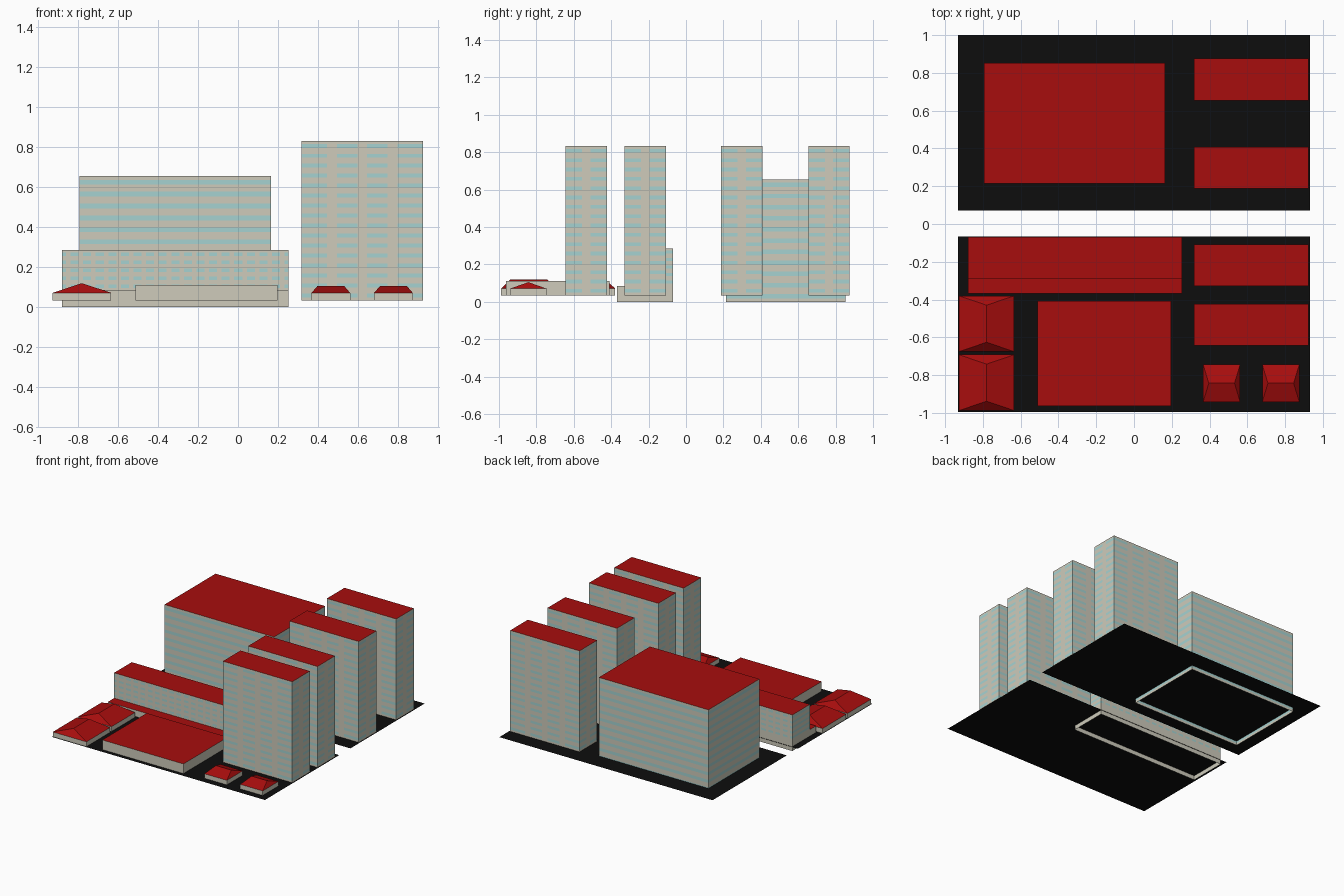
import bpy, bmesh

if "Cube" in bpy.data.objects:
    bpy.data.objects.remove(bpy.data.objects["Cube"])

GROUND = 0.034


def material(name, rgb):
    m = bpy.data.materials.new(name)
    m.diffuse_color = (*rgb, 1)
    m.use_nodes = True
    m.node_tree.nodes["Principled BSDF"].inputs["Base Color"].default_value = m.diffuse_color
    return m


MATS = [material("cream_wall", (0.62, 0.60, 0.50)),
        material("pale_glass", (0.38, 0.65, 0.64)),
        material("red_roof", (0.39, 0.004, 0.004)),
        material("asphalt", (0.004, 0.004, 0.004))]
WALL, GLASS, ROOF, ASPHALT = range(4)


def finish(bm, name):
    bmesh.ops.remove_doubles(bm, verts=bm.verts, dist=1e-5)
    me = bpy.data.meshes.new(name)
    bm.to_mesh(me)
    bm.free()
    for m in MATS:
        me.materials.append(m)
    ob = bpy.data.objects.new(name, me)
    bpy.context.collection.objects.link(ob)


def face(bm, pts, mat):
    f = bm.faces.new([bm.verts.new(p) for p in pts])
    f.material_index = mat


# Wall from a to b: every floor has a glass band, broken by solid piers
def facade(bm, a, b, z0, z1, floors=0, piers=()):
    cuts = [(0, False)]
    for c, w in piers:
        cuts += [(c - w / 2, True), (c + w / 2, False)]
    cuts.append((1, False))
    rows = [(z0, z1, False)]
    if floors:
        h = (z1 - z0) / floors
        rows = []
        for i in range(floors):
            z = z0 + i * h
            rows += [(z, z + h * 0.3, False), (z + h * 0.3, z + h * 0.7, True),
                     (z + h * 0.7, z + h, False)]
    for lo, hi, glazed in rows:
        for (s, pier), (t, _) in zip(cuts, cuts[1:]):
            p, q = [(a[0] + (b[0] - a[0]) * k, a[1] + (b[1] - a[1]) * k)
                    for k in (s, t)]
            face(bm, [(*p, lo), (*q, lo), (*q, hi), (*p, hi)],
                 GLASS if glazed and not pier else WALL)


def walls(bm, x0, x1, y0, y1, z0, z1, floors=0, long_piers=(), end_piers=()):
    c = [(x0, y0), (x1, y0), (x1, y1), (x0, y1)]
    for i in range(4):
        facade(bm, c[i], c[(i + 1) % 4], z0, z1, floors,
               end_piers if i % 2 else long_piers)


def flat(bm, x0, x1, y0, y1, z, mat):
    face(bm, [(x0, y0, z), (x1, y0, z), (x1, y1, z), (x0, y1, z)], mat)


def block(name, x0, x1, y0, y1, z0, z1, *style):
    bm = bmesh.new()
    walls(bm, x0, x1, y0, y1, z0, z1, *style)
    flat(bm, x0, x1, y0, y1, z1, ROOF)
    finish(bm, name)


# Hip-roofed house; ridge runs along x or y and stops short by hip
def house(name, x0, x1, y0, y1, eave, top, hip, along_y):
    bm = bmesh.new()
    walls(bm, x0, x1, y0, y1, GROUND, eave)
    c = [(x0, y0, eave), (x1, y0, eave), (x1, y1, eave), (x0, y1, eave)]
    xm, ym = (x0 + x1) / 2, (y0 + y1) / 2
    if along_y:
        r0, r1 = (xm, y0 + hip, top), (xm, y1 - hip, top)
        roof = [(c[0], c[1], r0), (c[1], c[2], r1, r0),
                (c[2], c[3], r1), (c[3], c[0], r0, r1)]
    else:
        r0, r1 = (x0 + hip, ym, top), (x1 - hip, ym, top)
        roof = [(c[0], c[1], r1, r0), (c[1], c[2], r1),
                (c[2], c[3], r0, r1), (c[3], c[0], r0)]
    for pts in roof:
        face(bm, pts, ROOF)
    finish(bm, name)


# Two street-block ground sheets
for name, y0, y1 in (("front_ground", -0.995, -0.066), ("back_ground", 0.072, 1.0)):
    bm = bmesh.new()
    flat(bm, -0.932, 0.932, y0, y1, GROUND, ASPHALT)
    finish(bm, name)

# Four towers
for i, y in enumerate((-0.533, -0.218, 0.298, 0.765)):
    block(f"tower_{i + 1}", 0.318, 0.924, y - 0.11, y + 0.11, GROUND, 0.832, 16,
          ((0.25, 0.08), (0.5, 0.08), (0.75, 0.08)), ((0.5, 0.2),))

# Large office block and low hall
block("office_block", -0.793, 0.165, 0.215, 0.853, 0, 0.655, 11)
block("low_hall", -0.512, 0.197, -0.963, -0.408, GROUND, 0.11)

# Slab building with a low front podium, open underneath
bm = bmesh.new()
xl, xr, yf, ym, yb, zp, zt = -0.88, 0.253, -0.368, -0.29, -0.07, 0.085, 0.285
piers = [((k + 0.5) / 18, 0.02) for k in range(18)]
for a, b in (((xl, ym), (xl, yf)), ((xl, yf), (xr, yf)), ((xr, yf), (xr, ym)),
             ((xr, ym), (xr, yb)), ((xr, yb), (xl, yb)), ((xl, yb), (xl, ym))):
    facade(bm, a, b, 0, zp)
walls(bm, xl, xr, ym, yb, zp, zt, 5, piers)
flat(bm, xl, xr, yf, ym, zp, ROOF)
flat(bm, xl, xr, ym, yb, zt, ROOF)
finish(bm, "slab_building")

# Pair of long houses and pair of small huts
for i, y in enumerate((-0.84, -0.528)):
    house(f"house_{i + 1}", -0.927, -0.634, y - 0.148, y + 0.148, 0.072, 0.12, 0.05, True)
for i, x in enumerate((0.464, 0.777)):
    house(f"hut_{i + 1}", x - 0.098, x + 0.098, -0.942, -0.744, 0.07, 0.105, 0.03, False)
